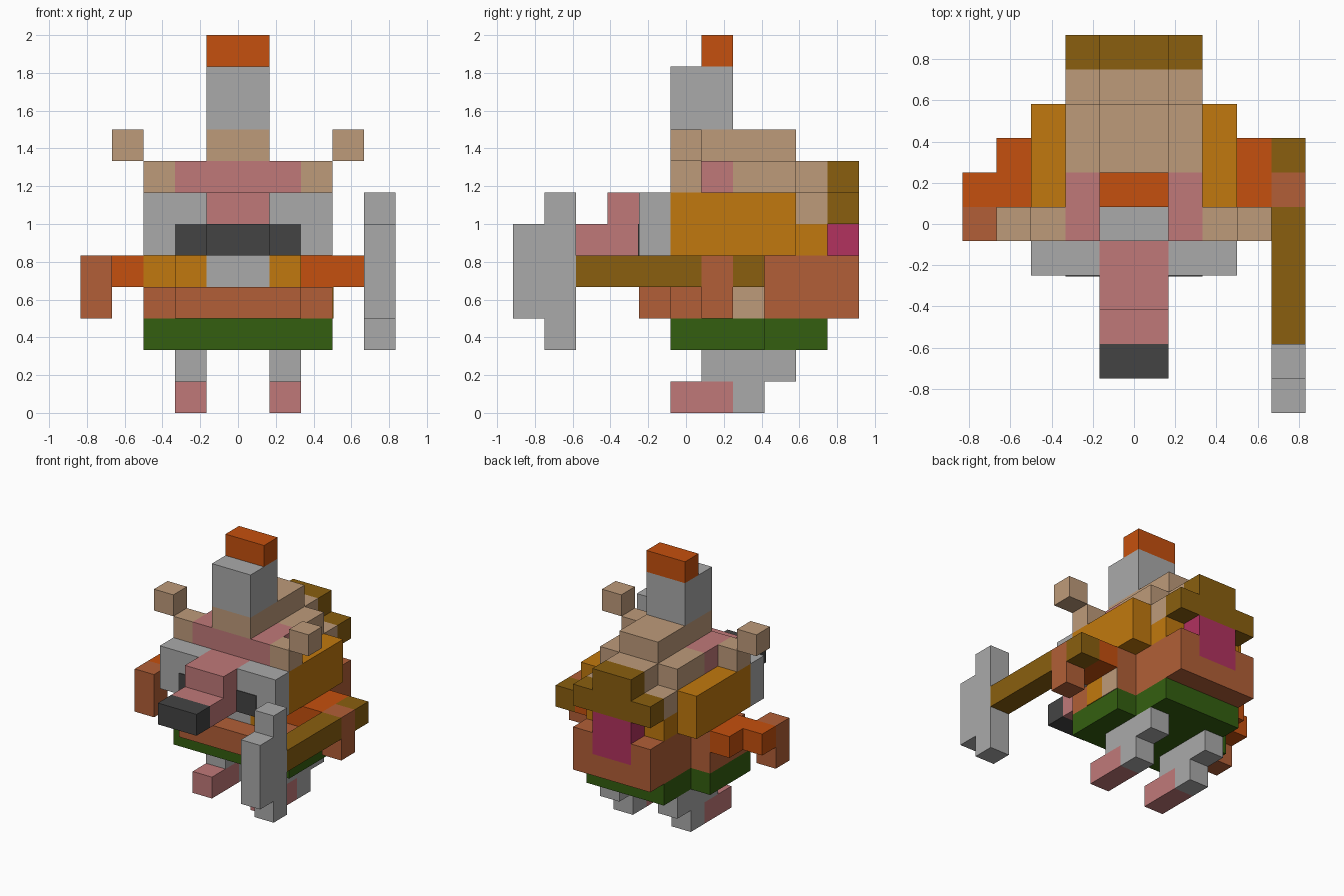
import bpy, bmesh

if "Cube" in bpy.data.objects:
    bpy.data.objects.remove(bpy.data.objects["Cube"])

U = 1 / 6  # edge of one block


def linear(c):
    c /= 255
    return c / 12.92 if c <= 0.04045 else ((c + 0.055) / 1.055) ** 2.4


def material(name, rgb):
    m = bpy.data.materials.new(name)
    col = tuple(linear(c) for c in rgb) + (1,)
    m.use_nodes = True
    m.diffuse_color = col
    m.node_tree.nodes["Principled BSDF"].inputs["Base Color"].default_value = col
    return m


ORANGE = material("orange", (197, 80, 14))
GOLD = material("gold", (193, 121, 14))
TAN = material("tan", (190, 155, 122))
PINK = material("pink", (192, 121, 121))
GREY = material("grey", (170, 170, 170))
DARK = material("charcoal", (68, 68, 68))
BROWN = material("brown", (138, 95, 15))
CLAY = material("terracotta", (178, 95, 55))
GREEN = material("green", (52, 95, 16))
MAGENTA = material("magenta", (178, 50, 95))


def part(name, mat, *boxes, mirror=False):
    """Boxes in block units (x0, x1, y0, y1, z0, z1); y counts from the front."""
    bm = bmesh.new()
    boxes = list(boxes)
    if mirror:
        boxes += [(-b[1], -b[0], *b[2:]) for b in boxes]
    for x0, x1, y0, y1, z0, z1 in boxes:
        vs = bmesh.ops.create_cube(bm, size=1)["verts"]
        for v in vs:
            v.co.x = U * (x0 if v.co.x < 0 else x1)
            v.co.y = U * ((y0 if v.co.y < 0 else y1) - 5.5)
            v.co.z = U * (z0 if v.co.z < 0 else z1)
    me = bpy.data.meshes.new(name)
    bm.to_mesh(me)
    bm.free()
    me.materials.append(mat)
    ob = bpy.data.objects.new(name, me)
    bpy.context.collection.objects.link(ob)
    return ob


# Legs and feet
part("legs", GREY, (1, 2, 6, 9, 1, 2), (1, 2, 7, 8, 0, 1), mirror=True)
part("toes", PINK, (1, 2, 5, 7, 0, 1), mirror=True)

# Trousers
part("trousers", GREEN, (-3, 3, 5, 8, 2, 3), (-2, 2, 8, 10, 2, 3))

# Lower body
part("belly", CLAY, (-2, 2, 4, 11, 3, 4), (-2, 2, 6, 10, 4, 5))
part("hips", CLAY, (2, 3, 5, 8, 3, 4), (2, 3, 7, 8, 4, 5),
     (1, 2, 10, 11, 4, 5), mirror=True)
part("hip_patch_gold", GOLD, (3, 3.03, 6, 7, 3, 4))
part("hip_patch_tan", TAN, (3, 3.03, 7, 8, 3, 4))
part("chin", GREY, (-1, 1, 5, 6, 4, 5))
part("collar", GOLD, (-2, -1, 5, 6, 4, 5), (1, 2, 5, 6, 4, 5), (-3, -2, 6, 7, 4, 5))

# Arms and hands
part("left_arm", ORANGE, (3, 4, 6, 8, 4, 5), (2, 3, 6, 7, 4, 5))
part("left_hand", CLAY, (4, 5, 6, 7, 3, 5))
part("right_arm", ORANGE, (-4, -3, 6, 8, 4, 5), (-5, -4, 6, 7, 4, 5))
part("right_hand", CLAY, (-5, -4, 5, 6, 3, 5))

# Long tool held in the left hand
part("tool_handle", BROWN, (4, 5, 2, 6, 4, 5), (4, 5, 7, 8, 4, 5))
part("tool_blade", GREY, (4, 5, 1, 2, 2, 7), (4, 5, 0, 1, 3, 6))

# Head
part("head", GOLD, (-3, 3, 5, 9, 5, 7), (-2, 2, 9, 10, 5, 6))
part("cheeks", GREY, (1, 3, 4, 5, 5, 7), mirror=True)
part("mouth_corners", DARK, (1, 2, 3.97, 4, 5, 6), mirror=True)
part("snout", PINK, (-1, 1, 2, 5, 5, 6), (-1, 1, 3, 5, 6, 7))
part("nose", DARK, (-1, 1, 1, 2, 5, 6))
part("brow", PINK, (-2, 2, 5, 7, 7, 8))
part("ears", TAN, (2, 3, 5, 6, 7, 8), (3, 4, 5, 6, 8, 9), mirror=True)
part("crown", TAN, (-2, 2, 7, 9, 7, 8), (-1, 1, 9, 10, 7, 8),
     (-2, 2, 9, 10, 6, 7), (-1, 1, 5, 9, 8, 9))

# Back of the head
part("back_hair", BROWN, (-2, 2, 10, 11, 6, 7), (-1, 1, 10, 11, 7, 8))
part("back_tie", MAGENTA, (-1, 1, 10, 11, 4, 6))

# Tall crest
part("crest", GREY, (-1, 1, 5, 7, 9, 11))
part("crest_tip", ORANGE, (-1, 1, 6, 7, 11, 12))
